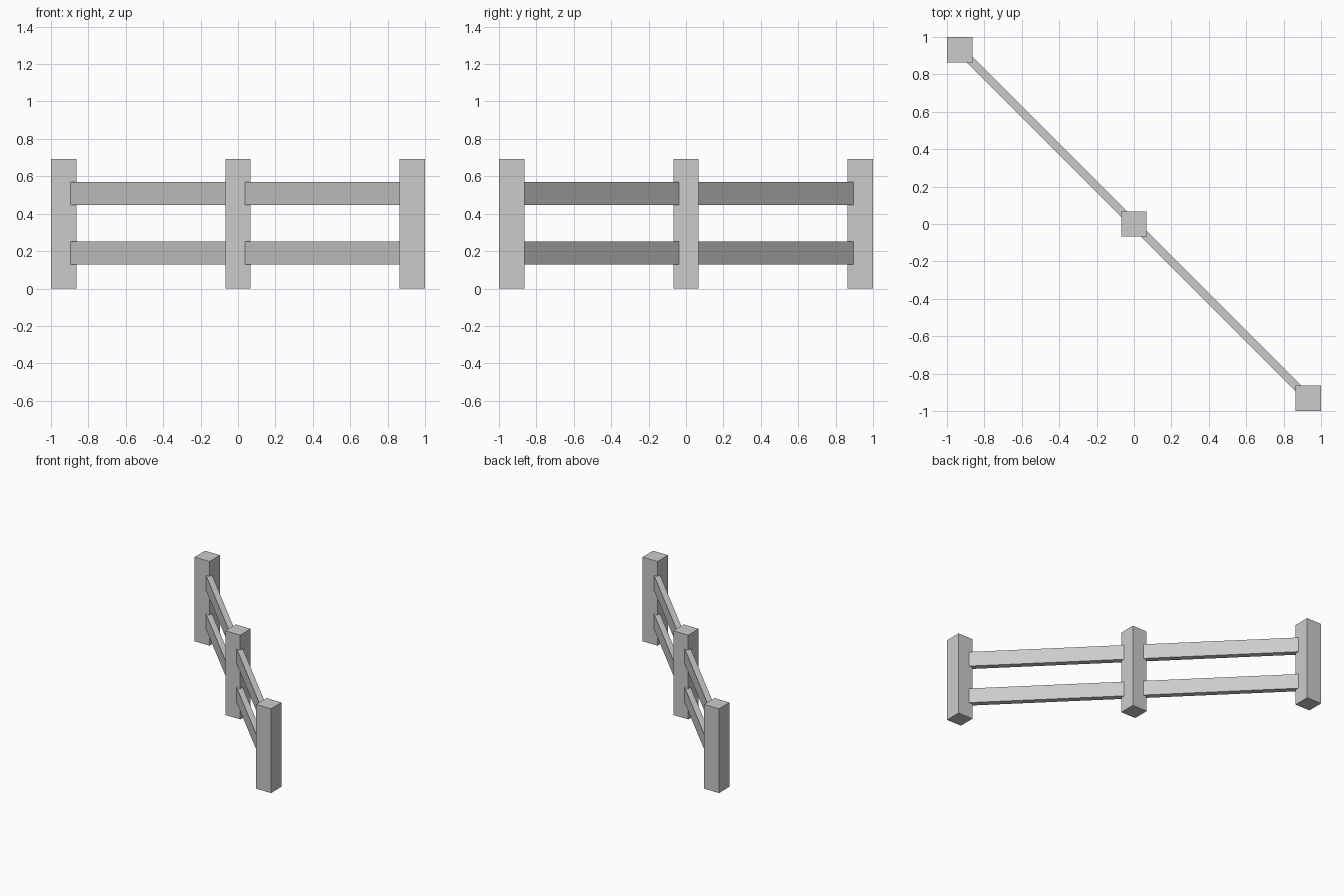
import bpy
import math

if "Cube" in bpy.data.objects:
    bpy.data.objects.remove(bpy.data.objects["Cube"])

POST_W, POST_H = 0.136, 0.692
RAIL_T, RAIL_H = 0.045, 0.123
END = 1 - POST_W / 2


def box(name, size, loc, angle=0.0):
    bpy.ops.mesh.primitive_cube_add(size=1, location=loc)
    ob = bpy.context.object
    ob.name = name
    ob.scale = size
    bpy.ops.object.transform_apply(location=False, rotation=False, scale=True)
    ob.rotation_euler.z = angle
    return ob


# Three square posts along the diagonal
for label, x in (("left", -END), ("middle", 0), ("right", END)):
    box(f"{label}_post", (POST_W, POST_W, POST_H), (x, -x, POST_H / 2))

# Two rails per bay, running from post centre to post centre
for label, x in (("left", -END / 2), ("right", END / 2)):
    for level, z in (("lower", 0.19), ("upper", 0.508)):
        box(f"{label}_{level}_rail", (END * math.sqrt(2), RAIL_T, RAIL_H),
            (x, -x, z), -math.pi / 4)
